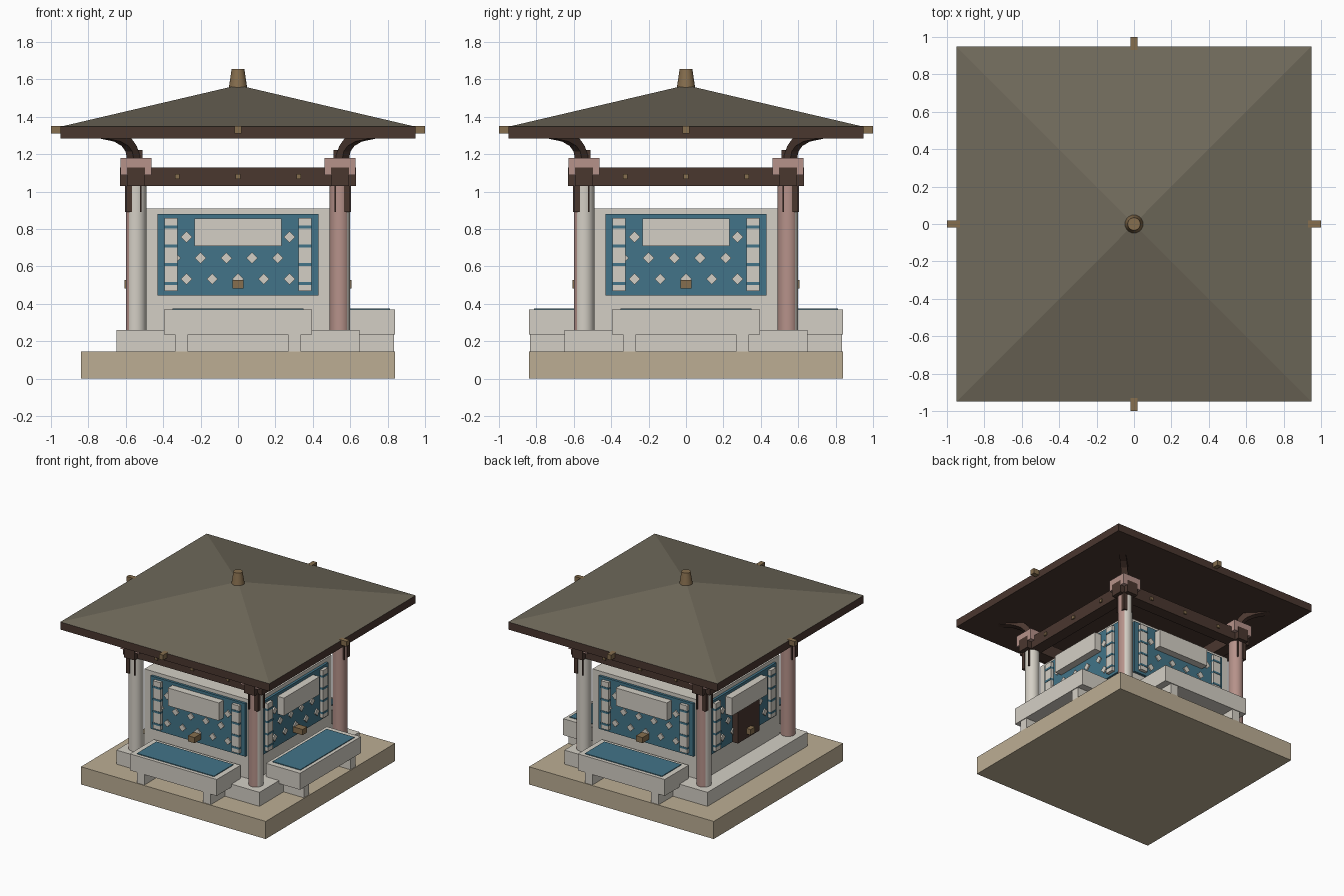
import bpy, bmesh, math
from mathutils import Matrix, Vector

if "Cube" in bpy.data.objects:
    bpy.data.objects.remove(bpy.data.objects["Cube"])


def srgb(r, g, b):
    f = lambda c: ((c / 255 + 0.055) / 1.055) ** 2.4 if c > 10 else c / 3294
    return (f(r), f(g), f(b), 1)


def material(name, *rgb):
    m = bpy.data.materials.new(name)
    m.diffuse_color = srgb(*rgb)
    m.use_nodes = True
    m.node_tree.nodes["Principled BSDF"].inputs["Base Color"].default_value = m.diffuse_color
    return m


STONE = material("pale stone", 212, 207, 197)
SAND = material("sandstone", 188, 174, 148)
TEAL = material("teal glaze", 66, 116, 136)
PINK = material("rose stone", 182, 146, 138)
WOOD = material("dark timber", 74, 55, 47)
ROOF = material("olive roof", 112, 106, 91)
BRONZE = material("bronze", 134, 110, 78)


def finish(name, bm, mats, turn=0):
    """Turn the mesh by quarter turns about z and make it an object."""
    bmesh.ops.rotate(bm, verts=bm.verts, cent=(0, 0, 0),
                     matrix=Matrix.Rotation(turn * math.pi / 2, 3, 'Z'))
    bmesh.ops.recalc_face_normals(bm, faces=bm.faces)
    me = bpy.data.meshes.new(name)
    bm.to_mesh(me)
    bm.free()
    for m in mats:
        me.materials.append(m)
    ob = bpy.data.objects.new(name, me)
    bpy.context.collection.objects.link(ob)
    return ob


def add_box(bm, x0, x1, y0, y1, z0, z1):
    mat = Matrix.Translation(((x0 + x1) / 2, (y0 + y1) / 2, (z0 + z1) / 2)) @ \
        Matrix.Diagonal((x1 - x0, y1 - y0, z1 - z0, 1))
    bmesh.ops.create_cube(bm, size=1, matrix=mat)


def boxes(name, mat, turn, *dims):
    bm = bmesh.new()
    for d in dims:
        add_box(bm, *d)
    return finish(name, bm, [mat], turn)


def cone(name, mat, r0, r1, z0, z1, n, x=0, y=0, spin=0.0, smooth=True, mats=None, rule=None, turn=0):
    bm = bmesh.new()
    bmesh.ops.create_cone(bm, cap_ends=True, segments=n, radius1=r0, radius2=r1, depth=z1 - z0,
                          matrix=Matrix.Translation((x, y, (z0 + z1) / 2)) @ Matrix.Rotation(spin, 4, 'Z'))
    bm.normal_update()
    for f in bm.faces:
        f.smooth = smooth and abs(f.normal.z) < 0.7
        if rule:
            f.material_index = rule(f.normal)
    return finish(name, bm, mats or [mat], turn)


def square(name, mat, h, z0, z1):
    return boxes(name, mat, 0, (-h, h, -h, h, z0, z1))


# Base, plinth and core
square("base_slab", SAND, 0.84, 0, 0.145)
square("plinth", STONE, 0.65, 0.145, 0.26)
square("core_wall", STONE, 0.5, 0.26, 0.91)

# Roof, eave and finial
square("eave_frame", WOOD, 0.95, 1.285, 1.347)
R2 = math.sqrt(2)
cone("roof", ROOF, 0.95 * R2, 0.03 * R2, 1.347, 1.562, 4, spin=math.pi / 4, smooth=False)
cone("finial", BRONZE, 0.05, 0.034, 1.55, 1.655, 20)

C = 0.545   # column position
sides = ["front", "right", "back", "left"]
for k, side in enumerate(sides):
    # Tiled panel with borders, studs and plaque
    boxes(side + "_panel", TEAL, k, (-0.43, 0.43, -0.52, -0.49, 0.445, 0.88))
    for s, tag in ((-1, "a"), (1, "b")):
        x = 0.358 * s
        boxes(f"{side}_border_{tag}", STONE, k, (x - 0.034, x + 0.034, -0.545, -0.5, 0.468, 0.86))
        boxes(f"{side}_border_bars_{tag}", TEAL, k,
              *[(x - 0.035, x + 0.035, -0.548, -0.51, z - 0.008, z + 0.008)
                for z in (0.51, 0.61, 0.71, 0.81)])
    bm = bmesh.new()
    studs = [(-0.275, 0.757), (0.275, 0.757)]
    studs += [(-0.2 + 0.1375 * i, 0.645) for i in range(-1, 4)]
    studs += [(0.1375 * i, 0.533) for i in range(-2, 3)]
    for x, z in studs:
        bmesh.ops.create_cube(bm, size=1, matrix=Matrix.Translation((x, -0.52, z)) @
                              Matrix.Rotation(math.pi / 4, 4, 'Y') @ Matrix.Diagonal((0.043, 0.02, 0.043, 1)))
    finish(side + "_diamond_studs", bm, [STONE], k)
    boxes(side + "_plaque", STONE, k, (-0.232, 0.232, -0.58, -0.5, 0.71, 0.856))
    boxes(side + "_panel_knob", BRONZE, k, (-0.03, 0.03, -0.608, -0.5, 0.482, 0.528))

    # Benches on three sides, a cupboard door on the left side
    if side != "left":
        boxes(side + "_bench", STONE, k, (-0.395, 0.395, -0.84, -0.53, 0.235, 0.37))
        boxes(side + "_bench_legs", STONE, k,
              *[(s * 0.302 - 0.034, s * 0.302 + 0.034, -0.834, -0.55, 0.145, 0.235) for s in (-1, 1)])
        boxes(side + "_bench_top", TEAL, k, (-0.35, 0.35, -0.812, -0.56, 0.366, 0.376))
    else:
        boxes("door", WOOD, k, (-0.14, 0.14, -0.57, -0.5, 0.445, 0.71))

    # Beam with bronze pegs, and the eave ornament
    boxes(side + "_beam", WOOD, k, (-0.632, 0.632, -C - 0.048, -C + 0.048, 1.03, 1.13))
    boxes(side + "_beam_pegs", BRONZE, k,
          *[(x - 0.013, x + 0.013, -0.603, -0.58, 1.067, 1.093) for x in (-0.325, 0, 0.325)])
    boxes(side + "_eave_ornament", BRONZE, k, (-0.019, 0.019, -1.0, -0.93, 1.31, 1.352))

    # Corner column, split into two colours along the diagonal
    cone(side + "_column", None, 0.055, 0.055, 0.26, 1.1, 24, x=C, y=-C, mats=[STONE, PINK],
         rule=lambda n: 0 if n.x + n.y > 0 else 1, turn=k)
    boxes(side + "_capital", PINK, k, (C - 0.083, C + 0.083, -C - 0.083, -C + 0.083, 1.09, 1.18))
    boxes(side + "_column_strips", WOOD, k,
          (0.567, 0.6, -0.6, -0.567, 0.89, 1.04),
          (0.516, 0.524, -0.605, -0.58, 0.89, 1.04),
          (0.58, 0.605, -0.524, -0.516, 0.89, 1.04))
    boxes(side + "_capital_block", WOOD, k, (0.51, 0.56, -0.56, -0.51, 1.17, 1.222))

    # Curved arm carrying the roof corner
    bm = bmesh.new()
    profile = [(0.575, 1.17), (0.583, 1.215), (0.605, 1.245), (0.645, 1.268), (0.74, 1.288),
               (0.59, 1.288), (0.56, 1.245), (0.535, 1.17)]
    t = 0.018
    bot = [bm.verts.new((p - t, -p - t, z)) for p, z in profile]
    top = [bm.verts.new((p + t, -p + t, z)) for p, z in profile]
    bm.faces.new(bot)
    bm.faces.new(top)
    for i in range(len(profile)):
        j = (i + 1) % len(profile)
        bm.faces.new((bot[i], bot[j], top[j], top[i]))
    finish(side + "_corner_arm", bm, [WOOD], k)
